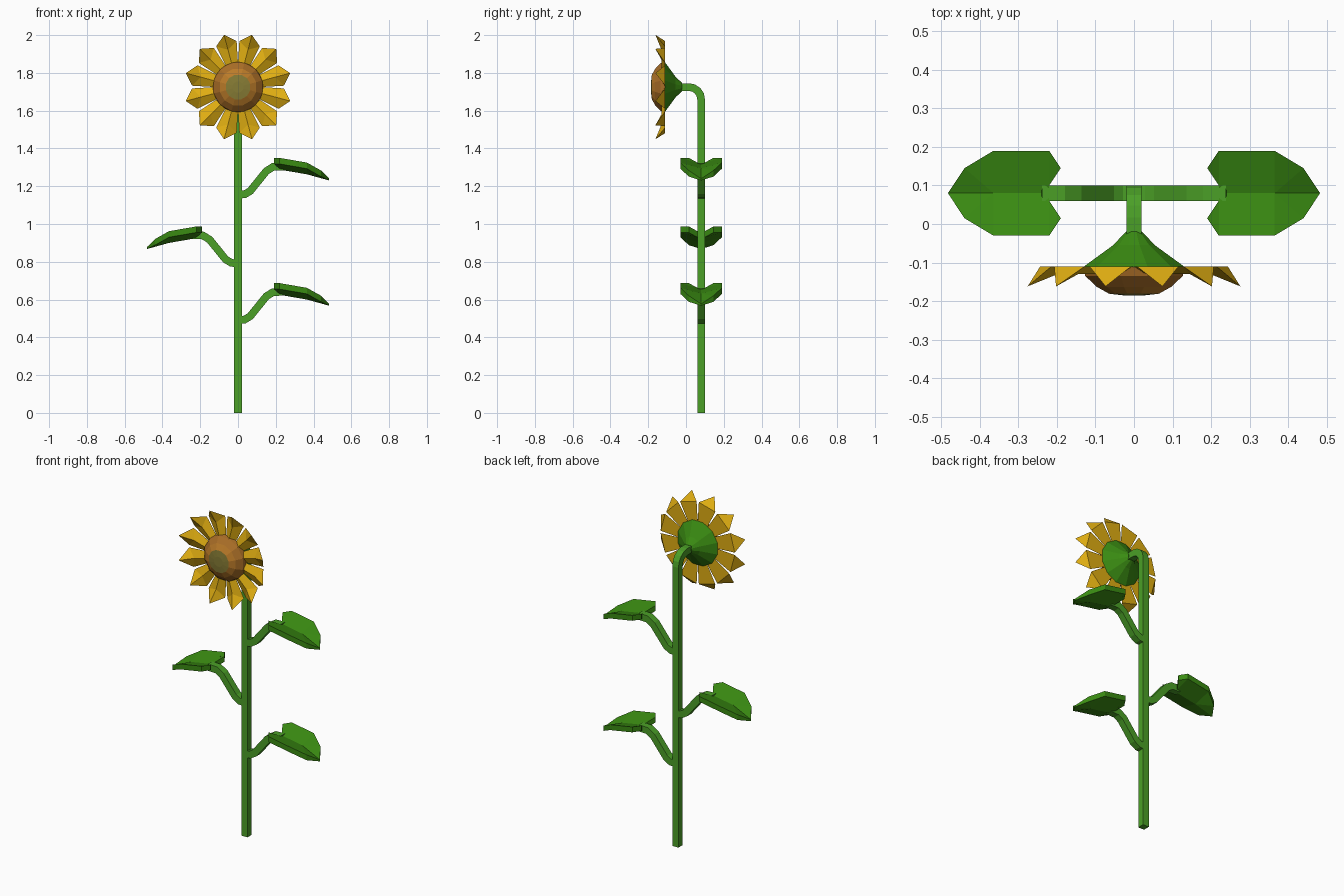
import bpy, bmesh, math
from mathutils import Vector

if "Cube" in bpy.data.objects:
    bpy.data.objects.remove(bpy.data.objects["Cube"])


def material(name, rgb):
    m = bpy.data.materials.new(name)
    m.diffuse_color = (*rgb, 1)
    m.use_nodes = True
    m.node_tree.nodes["Principled BSDF"].inputs["Base Color"].default_value = m.diffuse_color
    return m


STEM = material("stem green", (.07, .35, .02))
LEAF = material("leaf green", (.042, .26, .006))
PETAL = material("petal yellow", (.74, .42, .006))
BROWN = material("seed brown", (.50, .20, .022))
DARK = material("rim brown", (.40, .155, .02))
OLIVE = material("centre olive", (.24, .20, .035))
HEAD_Z = 1.725


def build(name, verts, faces, mats, rule=None):
    me = bpy.data.meshes.new(name)
    me.from_pydata([tuple(v) for v in verts], [], faces)
    for m in mats:
        me.materials.append(m)
    bm = bmesh.new()
    bm.from_mesh(me)
    bmesh.ops.recalc_face_normals(bm, faces=bm.faces)
    if rule:
        for f in bm.faces:
            f.material_index = rule(f.calc_center_median())
    bm.to_mesh(me)
    bm.free()
    ob = bpy.data.objects.new(name, me)
    bpy.context.collection.objects.link(ob)
    return ob


def square_tube(name, path, side, half, mat):
    """Sweep a square section along a planar path; side is the plane's normal."""
    path, side = [Vector(p) for p in path], Vector(side)
    verts, faces = [], []
    n = len(path)
    for i, p in enumerate(path):
        a = (p - path[i - 1]).normalized() if i else (path[1] - p).normalized()
        b = (path[i + 1] - p).normalized() if i < n - 1 else a
        t = (a + b).normalized()
        up = side.cross(t) * half / max(t.dot(a), .5)
        s = side * half
        verts += [p + s + up, p - s + up, p - s - up, p + s - up]
    for i in range(n - 1):
        for k in range(4):
            j = (k + 1) % 4
            faces.append((4 * i + k, 4 * i + j, 4 * i + 4 + j, 4 * i + 4 + k))
    faces += [(0, 1, 2, 3), tuple(range(4 * n - 4, 4 * n))]
    return build(name, verts, faces, [mat])


def lathe(name, profile, mats, rule=None, sides=12):
    """Revolve (y, radius) rings about the flower's front-back axis."""
    verts, faces = [], []
    for y, r in profile:
        for k in range(sides):
            a = math.tau * (k + .5) / sides
            verts.append((r * math.cos(a), y, HEAD_Z + r * math.sin(a)))
    for i in range(len(profile) - 1):
        for k in range(sides):
            j = (k + 1) % sides
            faces.append((i * sides + k, i * sides + j,
                          (i + 1) * sides + j, (i + 1) * sides + k))
    faces += [tuple(range(sides)),
              tuple(range((len(profile) - 1) * sides, len(profile) * sides))]
    return build(name, verts, faces, mats, rule)


# Main stem with bent neck
R = .065
bend = [(0, .08 - R + R * math.cos(a), 1.725 - R + R * math.sin(a))
        for a in (math.radians(22.5 * k) for k in range(5))]
square_tube("stem", [(0, .08, 0)] + bend + [(0, -.03, 1.725)], (1, 0, 0), .02, STEM)

# Green cup behind the flower
lathe("flower_cup", [(-.02, .022), (-.055, .056), (-.112, .137)], [LEAF])


# Seed disc: rim, ring and centre coloured by distance from the axis
def disc_rule(c):
    r = math.hypot(c.x, c.z - HEAD_Z)
    return 0 if r > .105 else 1 if r > .062 else 2


lathe("seed_disc", [(-.112, .137), (-.135, .131), (-.163, .1), (-.181, .067), (-.185, .03)],
      [DARK, BROWN, OLIVE], disc_rule)

# Twelve petals: flat back, low front ridge, tip bent forward
profile = [(.11, -.03, -.11), (.11, .03, -.11), (.237, .056, -.11), (.237, -.056, -.11),
           (.286, 0, -.162), (.11, 0, -.13), (.205, 0, -.13)]      # radial, across, y
petal_faces = [(0, 1, 2, 3), (3, 2, 4), (0, 5, 6, 3), (5, 1, 2, 6),
               (3, 6, 4), (6, 2, 4), (0, 1, 5)]
for k in range(12):
    a = math.radians(15 + 30 * k)
    c, s = math.cos(a), math.sin(a)
    build(f"petal_{k + 1}",
          [(r * c - t * s, y, HEAD_Z + r * s + t * c) for r, t, y in profile],
          petal_faces, [PETAL])

# Leaf: half outline (x, offset from midrib, z), mirrored and thickened downwards
half = [(.22, .02, 1.325), (.19, .065, 1.35), (.22, .11, 1.35),
        (.365, .11, 1.325), (.44, .065, 1.283)]
mid = [(.22, 0, 1.32), (.365, 0, 1.295), (.483, 0, 1.24)]
stalk = [(0, 1.155), (.035, 1.157), (.065, 1.175), (.15, 1.28), (.185, 1.302), (.24, 1.304)]


def leaf(name, sx, dz):
    outline = half + mid[2:] + [(x, -y, z) for x, y, z in reversed(half)]
    n = len(outline)
    top = outline + mid[:2]                       # rim 0..10, midrib 11..12
    verts = []
    for drop in (0, .032):
        for i, (x, y, z) in enumerate(top):
            verts.append((sx * x, .08 + y, z + dz - drop * (.3 if i == 5 else 1)))
    upper = []
    m0, m1 = n, n + 1
    for f in ((0, 1, 2), (0, 2, m0), (m0, 2, 3, m1), (m1, 3, 4), (m1, 4, 5)):
        upper.append(f)
        upper.append(tuple(10 - i if i < n else i for i in f))
    off = n + 2
    faces = upper + [tuple(i + off for i in f) for f in upper]
    rim = list(range(n)) + [m0]
    for i, a in enumerate(rim):
        b = rim[(i + 1) % len(rim)]
        faces.append((a, b, b + off, a + off))
    build(name, verts, faces, [LEAF])
    square_tube(name + "_stalk", [(sx * x, .08, z + dz) for x, z in stalk],
                (0, 1, 0), .02, STEM)


leaf("upper_leaf", 1, 0)
leaf("middle_leaf", -1, -.363)
leaf("lower_leaf", 1, -.663)
